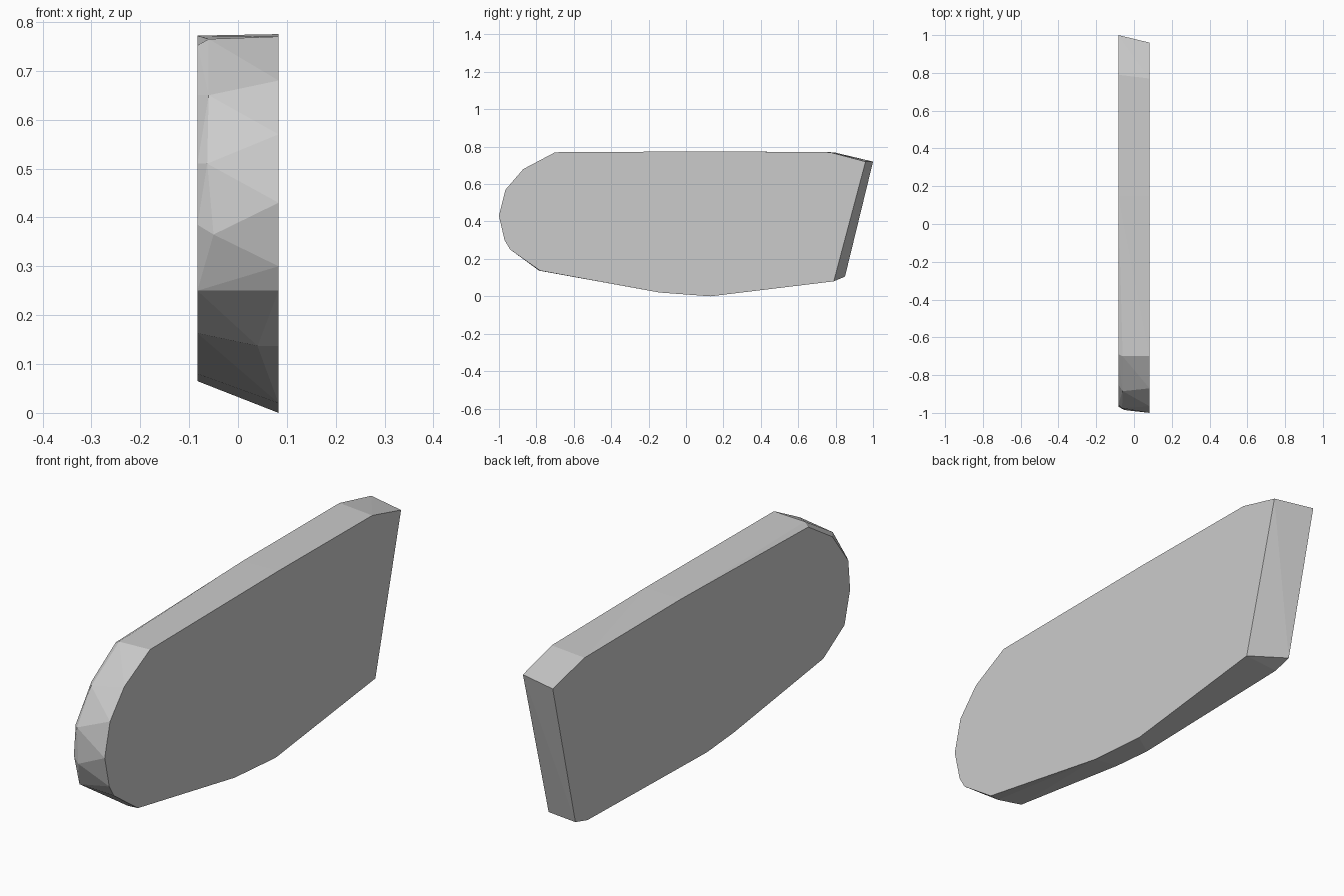
import bpy, bmesh

if "Cube" in bpy.data.objects:
    bpy.data.objects.remove(bpy.data.objects["Cube"])

HALF = 0.083  # half thickness of the slab

# Outline of the right face (y, z)
RIGHT = [(0.96, 0.72), (0.77, 0.77), (0.15, 0.775), (-0.70, 0.77), (-0.87, 0.68),
         (-0.965, 0.57), (-1.0, 0.43), (-0.97, 0.30), (-0.94, 0.25), (-0.78, 0.137),
         (-0.14, 0.02), (0.13, 0.0), (0.79, 0.08)]
# Outline of the left face, slightly skewed against the right one
LEFT = [(1.0, 0.72), (0.79, 0.77), (0.15, 0.772), (-0.69, 0.752), (-0.85, 0.65),
        (-0.955, 0.51), (-0.967, 0.385), (-0.93, 0.25), (-0.79, 0.163),
        (-0.20, 0.08), (-0.02, 0.065), (0.77, 0.083), (0.85, 0.105)]
# Facet points on the rounded nose (x, y, z)
NOSE = [(-0.06, -0.70, 0.765), (-0.06, -0.885, 0.65), (-0.063, -0.975, 0.51),
        (-0.05, -0.985, 0.365), (0.04, -0.785, 0.137)]

# Chipped slab: hull around both outlines
bm = bmesh.new()
for y, z in RIGHT:
    bm.verts.new((HALF, y, z))
for y, z in LEFT:
    bm.verts.new((-HALF, y, z))
for p in NOSE:
    bm.verts.new(p)
res = bmesh.ops.convex_hull(bm, input=bm.verts)
loose = [v for v in bm.verts if not v.link_faces]
bmesh.ops.delete(bm, geom=loose, context='VERTS')
bmesh.ops.recalc_face_normals(bm, faces=bm.faces)

mesh = bpy.data.meshes.new("slab")
bm.to_mesh(mesh)
bm.free()
slab = bpy.data.objects.new("slab", mesh)
bpy.context.collection.objects.link(slab)

# Plain grey
grey = bpy.data.materials.new("plain grey")
grey.diffuse_color = (0.6, 0.6, 0.6, 1)
grey.use_nodes = True
grey.node_tree.nodes["Principled BSDF"].inputs["Base Color"].default_value = grey.diffuse_color
mesh.materials.append(grey)
